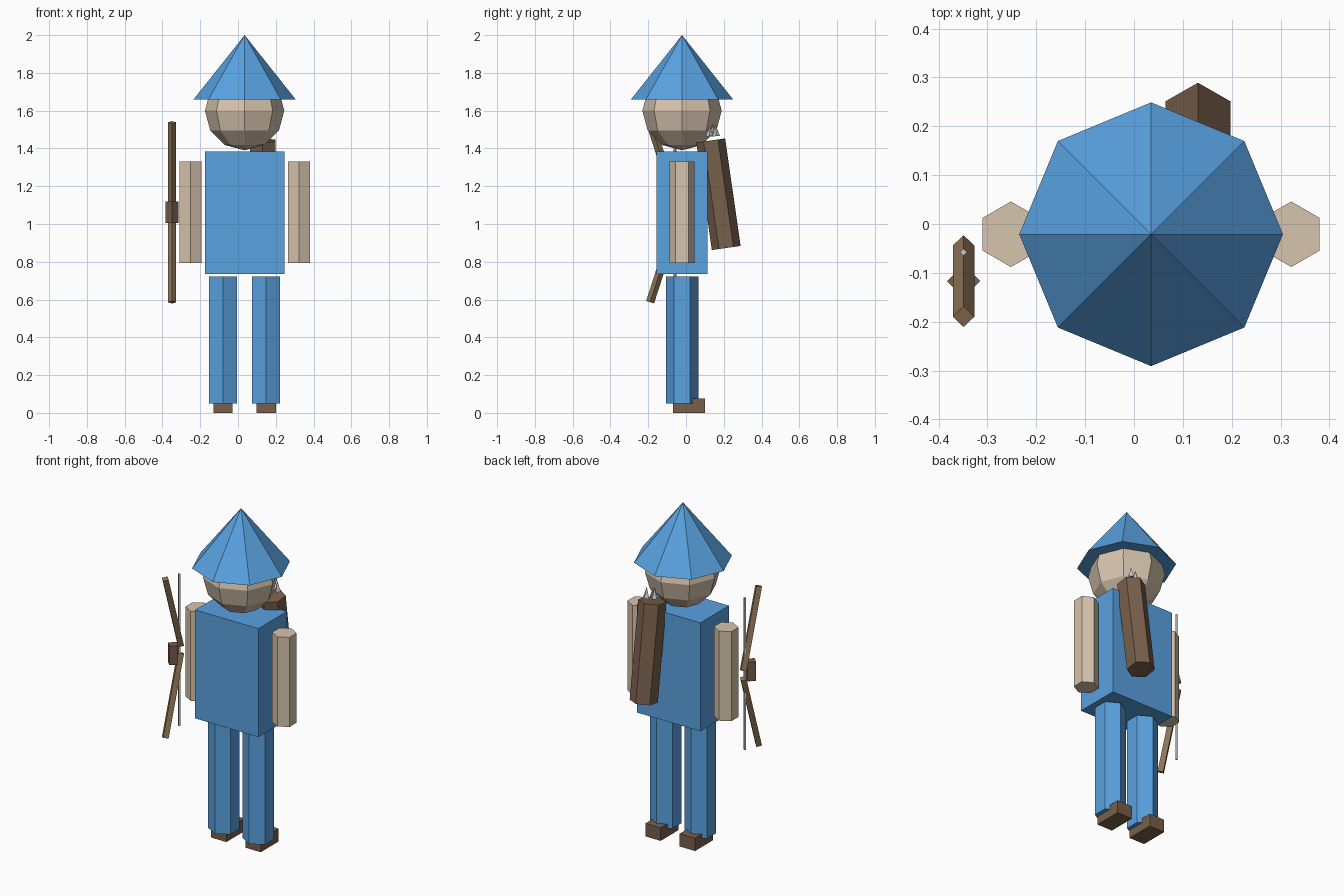
import bpy
from mathutils import Vector

if "Cube" in bpy.data.objects:
    bpy.data.objects.remove(bpy.data.objects["Cube"])


def material(name, r, g, b):
    m = bpy.data.materials.new(name)
    m.diffuse_color = (r, g, b, 1)
    m.use_nodes = True
    m.node_tree.nodes["Principled BSDF"].inputs["Base Color"].default_value = m.diffuse_color
    return m


BLUE = material("blue cloth", 0.10, 0.36, 0.75)
SKIN = material("skin", 0.68, 0.55, 0.42)
LEATHER = material("leather", 0.19, 0.115, 0.07)
WOOD = material("wood", 0.28, 0.18, 0.095)


def finish(name, mat):
    ob = bpy.context.object
    ob.name = name
    if mat:
        ob.data.materials.append(mat)
    return ob


def box(name, center, size, mat):
    bpy.ops.mesh.primitive_cube_add(size=1, location=center)
    bpy.context.object.scale = size
    return finish(name, mat)


def prism(name, start, end, sides, r1, mat=None, r2=None):
    """Low-sided cylinder or cone running from start to end."""
    a, b = Vector(start), Vector(end)
    d = b - a
    rot = Vector((0, 0, 1)).rotation_difference(d).to_euler()
    bpy.ops.mesh.primitive_cone_add(vertices=sides, radius1=r1,
                                    radius2=r1 if r2 is None else r2,
                                    depth=d.length, location=(a + b) / 2, rotation=rot)
    return finish(name, mat)


CX, CY = 0.035, -0.021  # body axis

# Hat, head and torso
prism("hat", (CX, CY, 1.66), (CX, CY, 2.0), 8, 0.27, BLUE, 0)
bpy.ops.mesh.primitive_uv_sphere_add(segments=8, ring_count=6, radius=0.21,
                                     location=(CX, CY, 1.6))
finish("head", SKIN)
box("torso", (CX, CY, 1.06), (0.42, 0.27, 0.65), BLUE)

# Arms, legs and feet on both sides
for side, s in (("left", -1), ("right", 1)):
    ax, lx = CX + s * 0.287, CX + s * 0.114
    prism(side + "_arm", (ax, CY, 0.793), (ax, CY, 1.33), 6, 0.067, SKIN)
    prism(side + "_leg", (lx, CY, 0.05), (lx, CY, 0.722), 6, 0.086, BLUE)
    box(side + "_foot", (lx, 0.015, 0.0385), (0.102, 0.17, 0.077), LEATHER)

# Quiver leaning on the back, with arrow tips above it
prism("quiver", (0.131, 0.213, 0.873), (0.131, 0.131, 1.442), 6, 0.077, LEATHER)
for i, (x, y) in enumerate(((0.11, 0.145), (0.131, 0.125), (0.152, 0.16))):
    prism(f"arrow_tip_{i}", (x, y, 1.465), (x, y - 0.005, 1.53), 4, 0.02, None, 0)

# Bow: grip, two angled limbs and a string
BX, BZ = -0.349, 1.062
prism("bow_grip", (BX, -0.117, BZ - 0.057), (BX, -0.117, BZ + 0.057), 4, 0.034, LEATHER)
for name, s in (("upper", 1), ("lower", -1)):
    prism(f"bow_{name}_limb", (BX, -0.044, BZ + s * 0.024), (BX, -0.190, BZ + s * 0.476),
          4, 0.022, WOOD)
prism("bow_string", (BX, -0.058, BZ - 0.455), (BX, -0.058, BZ + 0.455), 4, 0.007)
